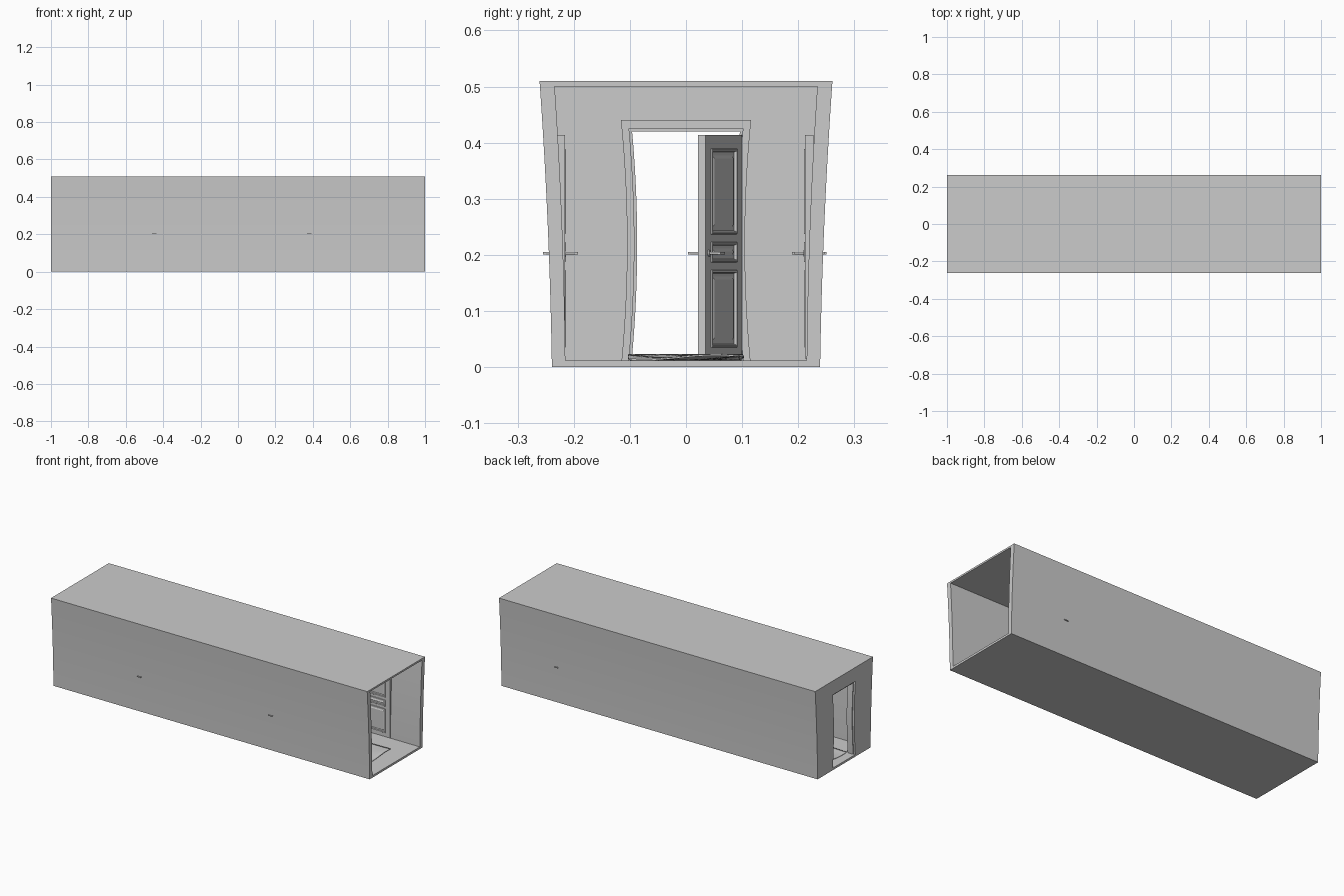
import bpy, bmesh, math
from mathutils import Matrix, Vector

if "Cube" in bpy.data.objects:
    bpy.data.objects.remove(bpy.data.objects["Cube"])


def finish(name, bm, smooth=False):
    bmesh.ops.recalc_face_normals(bm, faces=bm.faces)
    me = bpy.data.meshes.new(name)
    bm.to_mesh(me)
    bm.free()
    ob = bpy.data.objects.new(name, me)
    bpy.context.collection.objects.link(ob)
    if smooth:
        bpy.context.view_layer.objects.active = ob
        ob.select_set(True)
        bpy.ops.object.shade_smooth_by_angle(angle=math.radians(30))
        ob.select_set(False)
    return ob


def lerp(a, b, n):
    return [a + (b - a) * i / n for i in range(n + 1)]


# bowed half-width curves
def outer_w(z): return 0.239 + 0.008 * z / 0.51 + 0.014 * (z / 0.51) ** 2
def inner_w(z): return 0.215 + 0.004 * z / 0.5 + 0.015 * (z / 0.5) ** 2
def bow(base):
    return lambda z: base + 0.010 * ((z - 0.22) / 0.21) ** 2


def outline(w, z0, z1, n=14):
    zs = lerp(z0, z1, n)
    return [(-w(z), z) for z in zs] + [(w(z), z) for z in reversed(zs)]


# tube between two matching outlines (closed, or open-bottomed arch)
def tube(name, out, inn, x0, x1, closed):
    bm = bmesh.new()
    rings = [[bm.verts.new((x, y, z)) for y, z in loop]
             for x in (x0, x1) for loop in (out, inn)]
    o0, i0, o1, i1 = rings
    n = len(out)
    for k in range(n if closed else n - 1):
        m = (k + 1) % n
        for a, b in ((o0, o1), (o1, i1), (i1, i0), (i0, o0)):
            bm.faces.new((a[k], a[m], b[m], b[k]))
    if not closed:
        for k in (0, n - 1):
            bm.faces.new((o0[k], o1[k], i1[k], i0[k]))
    return finish(name, bm, True)


# corridor shell: floor, ceiling and bowed side walls
tube("corridor_shell", outline(outer_w, 0, 0.51), outline(inner_w, 0.012, 0.50), -1, 1, True)

# end wall with doorway, and stepped door casing
tube("end_wall", outline(inner_w, 0.012, 0.50), outline(bow(0.092), 0.012, 0.43), -1, -0.968, False)
tube("door_casing", outline(bow(0.105), 0.012, 0.44), outline(bow(0.092), 0.012, 0.425), -0.97, -0.952, False)
tube("door_stop", outline(bow(0.094), 0.012, 0.432), outline(bow(0.087), 0.012, 0.42), -0.99, -0.958, False)


def box(bm, x0, x1, y0, y1, z0, z1):
    m = Matrix.Translation(((x0 + x1) / 2, (y0 + y1) / 2, (z0 + z1) / 2)) @ \
        Matrix.Diagonal((x1 - x0, y1 - y0, z1 - z0, 1))
    return bmesh.ops.create_cube(bm, size=1, matrix=m)["verts"]


# raised panel with moulding border on one face of the leaf
def panel(bm, x0, x1, z0, z1, s):
    steps = [(0, 0.0065), (0.002, 0.0095), (0.005, 0.0095), (0.007, 0.005),
             (0.013, 0.005), (0.018, 0.0075)]
    prev = None
    for inset, d in steps:
        ring = [bm.verts.new((x, s * d, z)) for x, z in (
            (x0 + inset, z0 + inset), (x1 - inset, z0 + inset),
            (x1 - inset, z1 - inset), (x0 + inset, z1 - inset))]
        if prev:
            for k in range(4):
                m = (k + 1) % 4
                bm.faces.new((prev[k], prev[m], ring[m], ring[k]))
        prev = ring
    bm.faces.new(prev)


W, Z0, Z1 = 0.19, 0.015, 0.414
PANELS = [(0.036, 0.172), (0.188, 0.222), (0.238, 0.388)]


def door(name, loc, angle):
    mat = Matrix.Translation(loc) @ Matrix.Rotation(math.radians(angle), 4, 'Z')
    # leaf: core, stiles, rails and raised panels
    bm = bmesh.new()
    t = 0.0075
    box(bm, 0.02, W - 0.02, -0.004, 0.004, Z0 + 0.01, Z1 - 0.01)
    for x in (0, W - 0.03):
        box(bm, x, x + 0.03, -t, t, Z0, Z1)
    edges = [Z0] + [v for p in PANELS for v in p] + [Z1]
    for a, b in zip(edges[::2], edges[1::2]):
        box(bm, 0.03, W - 0.03, -t, t, a, b)
    for a, b in PANELS:
        for s in (-1, 1):
            panel(bm, 0.028, W - 0.028, a - 0.002, b + 0.002, s)
    finish(name + "_leaf", bm).matrix_world = mat
    # handle: spindle, roses and levers
    bm = bmesh.new()
    for r, h in ((0.0025, 0.060), (0.006, 0.020)):
        bmesh.ops.create_cone(bm, cap_ends=True, segments=16, radius1=r, radius2=r, depth=h,
                              matrix=Matrix.Translation((0.174, 0, 0.203)) @ Matrix.Rotation(math.pi / 2, 4, 'X'))
    for s in (-1, 1):
        box(bm, 0.153, 0.177, s * 0.0285 - 0.0025, s * 0.0285 + 0.0025, 0.201, 0.205)
    finish(name + "_handle", bm, True).matrix_world = mat


# three closed side doors and one ajar end door
door("left_side_door", (-0.614, -0.2235, 0), 0)
door("right_side_door", (0.216, -0.2235, 0), 0)
door("rear_side_door", (0.814, 0.2195, 0), 180)
door("end_door", (-0.955, 0.093, 0), -20)

# rumpled carpet runner
bm = bmesh.new()
nx, ny = 90, 14
grid = []
for x in lerp(-0.95, 0.90, nx):
    row = []
    for v in lerp(-1, 1, ny):
        y = v * 0.098 + 0.005 * math.sin(5 * x + 1)
        z = 0.0175 + 0.003 * math.sin(7 * x + 2 * v) + 0.0015 * math.sin(17 * x - 3 * v)
        row.append(bm.verts.new((x, y, z)))
    grid.append(row)
for r0, r1 in zip(grid, grid[1:]):
    for k in range(ny):
        bm.faces.new((r0[k], r1[k], r1[k + 1], r0[k + 1]))
rug = finish("carpet_runner", bm, True)
mod = rug.modifiers.new("thickness", 'SOLIDIFY')
mod.thickness = 0.003
mod.offset = 0
